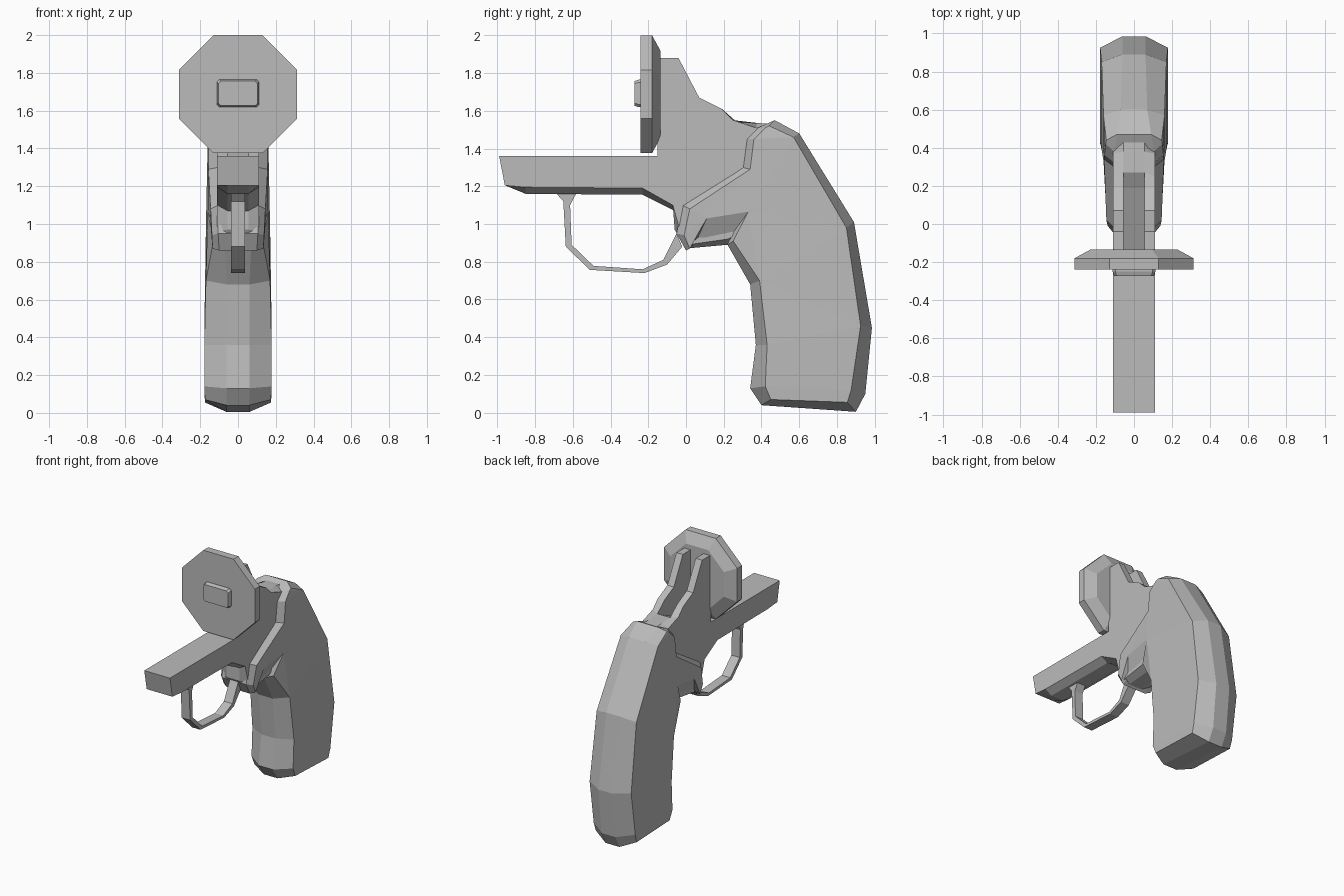
import bpy, bmesh, math

cube = bpy.data.objects.get("Cube")
if cube:
    bpy.data.objects.remove(cube)

steel = bpy.data.materials.new("plain grey")
steel.use_nodes = True
GREY = (0.5, 0.5, 0.5, 1)
steel.diffuse_color = GREY
steel.node_tree.nodes["Principled BSDF"].inputs["Base Color"].default_value = GREY


def finish(name, bm):
    bmesh.ops.recalc_face_normals(bm, faces=bm.faces)
    mesh = bpy.data.meshes.new(name)
    bm.to_mesh(mesh)
    bm.free()
    mesh.materials.append(steel)
    obj = bpy.data.objects.new(name, mesh)
    bpy.context.collection.objects.link(obj)
    return obj


def loft(name, loops):
    """Bridge closed loops of (x, y, z) points and cap both ends."""
    bm = bmesh.new()
    rings = [[bm.verts.new(p) for p in loop] for loop in loops]
    n = len(rings[0])
    for a, b in zip(rings, rings[1:]):
        for i in range(n):
            j = (i + 1) % n
            bm.faces.new((a[i], a[j], b[j], b[i]))
    caps = [bm.faces.new(rings[0]), bm.faces.new(rings[-1])]
    bmesh.ops.remove_doubles(bm, verts=bm.verts, dist=0.0005)
    bmesh.ops.triangulate(bm, faces=[f for f in caps if f.is_valid])
    return finish(name, bm)


def mirrored(half):
    """Left-side loops followed by their mirror images."""
    return half + [[(-x, y, z) for x, y, z in loop] for loop in reversed(half)]


# Frame: outer outline, and the outline nearer the centre with softened lower edges
frame_outer = [(-.99, 1.36), (-.96, 1.205), (-.85, 1.195), (-.23, 1.19), (-.07, 1.1),
               (-.03, .96), (.01, .89), (.22, .92), (.4, 1.0), (.45, 1.48), (.37, 1.51),
               (.25, 1.55), (.19, 1.61), (.07, 1.67), (-.04, 1.88), (-.15, 1.88), (-.15, 1.36)]
frame_inner = list(frame_outer)
frame_inner[2:8] = [(-.85, 1.16), (-.23, 1.155), (-.06, 1.07), (-.06, .97), (0, .87), (.22, .89)]
frame_inner[9:12] = [(.45, 1.53), (.38, 1.535), (.27, 1.54)]


# The slot between the two rear horns
def slot_floor(y, z):
    floor = 1.35 + (y + .15) * .43
    return min(z, floor) if -.16 < y < .27 and z > 1.4 else z


frame = loft("frame", mirrored([
    [(.11, y, z) for y, z in frame_outer],
    [(.055, y, z) for y, z in frame_inner],
    [(.055, y, slot_floor(y, z)) for y, z in frame_inner]]))

# Grip: panel y, z and half width, then ridge y, z and half width
grip_rows = [
    (.44, 1.52, .145, .47, 1.55, .09), (.57, 1.46, .16, .60, 1.48, .07),
    (.85, .98, .17, .89, 1.01, .06), (.925, .46, .178, .985, .45, .06),
    (.875, .12, .178, .95, .1, .06), (.855, .055, .175, .9, .005, .06),
    (.45, .07, .175, .4, .04, .06), (.42, .14, .178, .34, .13, .06),
    (.43, .36, .178, .37, .36, .06), (.39, .7, .17, .34, .68, .06),
    (.25, .91, .13, .22, .89, .07), (.33, 1.065, .16, .24, .94, .1),
    (.11, 1.03, .148, .05, .9, .1), (.02, .87, .135, 0, .86, .1),
    (-.01, .94, .138, -.05, .95, .105), (.02, 1.08, .145, -.02, 1.1, .105),
    (.34, 1.29, .157, .3, 1.3, .105), (.36, 1.45, .155, .32, 1.45, .105),
    (.42, 1.51, .148, .38, 1.51, .105)]
grip = loft("grip", mirrored([
    [(w, y, z) for y, z, w, *_ in grip_rows],
    [(w, y, z) for *_, y, z, w in grip_rows]]))

# Trigger guard: outer edge going back, inner edge returning
guard = [(-.69, 1.165), (-.65, 1.12), (-.637, .88), (-.51, .757), (-.22, .74), (-.1, .785), (-.02, .88),
         (-.05, .95), (-.12, .81), (-.23, .76), (-.49, .778), (-.606, .89), (-.614, 1.1), (-.58, 1.165)]
loft("trigger_guard", [[(x, y, z) for y, z in guard] for x in (.036, -.036)])


# Octagonal recoil disc with a chamfered back
def octagon(apothem, y):
    r = apothem / math.cos(math.pi / 8)
    angles = [math.pi / 8 + k * math.pi / 4 for k in range(8)]
    return [(r * math.cos(a), y, 1.6875 + r * math.sin(a)) for a in angles]


loft("disc", [octagon(.3125, -.24), octagon(.3125, -.18), octagon(.23, -.135)])


# Small raised plate on the disc front
def rounded_plate(half_w, half_h, y, cut=.014):
    corners = [(1, 1), (-1, 1), (-1, -1), (1, -1)]
    points = []
    for k, (sx, sz) in enumerate(corners):
        pair = [(sx * half_w, sz * (half_h - cut)), (sx * (half_w - cut), sz * half_h)]
        points += pair if k % 2 == 0 else pair[::-1]
    return [(x, y, 1.692 + z) for x, z in points]


loft("front_plate", [rounded_plate(.112, .073, -.235), rounded_plate(.112, .073, -.25),
                     rounded_plate(.104, .065, -.273)])
